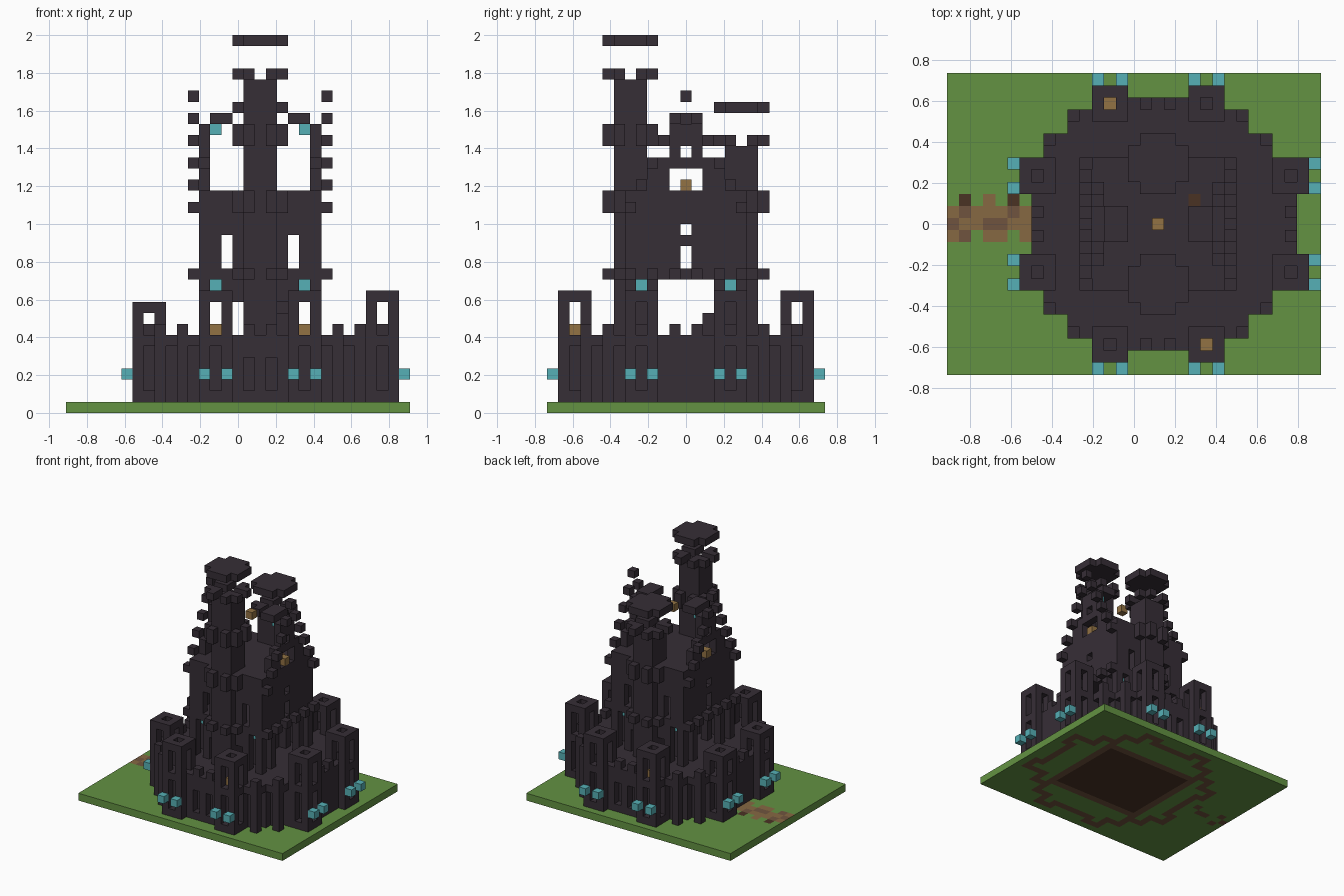
import bpy, bmesh

U = 1 / 17            # edge of one block
SHIFT = 2             # the castle stands two blocks off the lawn centre

if "Cube" in bpy.data.objects:
    bpy.data.objects.remove(bpy.data.objects["Cube"])


def material(name, rgb):
    lin = [((c / 255 + 0.055) / 1.055) ** 2.4 for c in rgb] + [1]
    m = bpy.data.materials.new(name)
    m.use_nodes = True
    m.diffuse_color = lin
    m.node_tree.nodes["Principled BSDF"].inputs["Base Color"].default_value = lin
    return m


STONE = material("dark stone", (54, 46, 54))
GRASS = material("grass green", (99, 146, 66))
TEAL = material("teal lamp", (86, 176, 182))
GOLD = material("gold lamp", (146, 114, 68))
PATH = material("path brown", (134, 104, 66))
SOIL = material("soil brown", (112, 84, 62))
DARK = material("dark brown", (74, 50, 36))


def box(i0, i1, j0, j1, k0, k1):
    return {(i, j, k) for i in range(i0, i1 + 1)
            for j in range(j0, j1 + 1) for k in range(k0, k1 + 1)}


def build(name, cells, mats, rule=None, shift=SHIFT):
    """Skin a set of blocks, keeping only the exposed faces."""
    bm = bmesh.new()
    verts = {}
    for c in cells:
        for ax in range(3):
            for s in (0, 1):
                n = list(c)
                n[ax] += 2 * s - 1
                if tuple(n) in cells:
                    continue
                quad = []
                for x, y in ((0, 0), (1, 0), (1, 1), (0, 1)):
                    p = list(c)
                    p[ax] += s
                    p[(ax + 1) % 3] += x
                    p[(ax + 2) % 3] += y
                    p = tuple(p)
                    if p not in verts:
                        verts[p] = bm.verts.new(((p[0] + shift - 0.5) * U,
                                                 (p[1] - 0.5) * U, p[2] * U))
                    quad.append(verts[p])
                f = bm.faces.new(quad if s else quad[::-1])
                if rule:
                    f.material_index = rule(c, ax, s)
    me = bpy.data.meshes.new(name)
    bm.to_mesh(me)
    bm.free()
    for m in mats:
        me.materials.append(m)
    ob = bpy.data.objects.new(name, me)
    bpy.context.collection.objects.link(ob)


SIGNS = (-1, 1)
QUADS = [(a, b) for a in SIGNS for b in SIGNS]

# Curtain wall: stepped round plan, fluted faces and crenels
plan = (box(-9, 9, -7, 7, 0, 0) | box(-7, 7, -9, 9, 0, 0)
        | box(-2, 2, -10, 10, 0, 0) | box(-10, 11, -2, 2, 0, 0))
wall = {(i, j, k) for i, j, _ in plan for k in range(1, 7)}
for a, b in QUADS:
    for i, j in ((6, 9), (7, 8), (8, 7), (9, 6)):
        wall -= box(a * i, a * i, b * j, b * j, 1, 5)
    wall -= box(a, a, b * 10, b * 10, 2, 4)
    wall |= {(a * 7, b * 9, 7), (a * 9, b * 7, 7), (a, b * 10, 7)}
    wall.add((11 if a > 0 else -10, b, 7))

# Eight wall turrets with arrow slits, open lanterns and pierced roofs
turrets, teal, gold = set(), set(), set()
spots = [(4 * a, 10 * b, 10) for a, b in QUADS]
spots += [(11 if a > 0 else -10, 4 * b, 10 if a > 0 else 9) for a, b in QUADS]
for x, y, top in spots:
    t = box(x - 1, x + 1, y - 1, y + 1, 1, top)
    t -= box(x, x, y, y, 7, top)
    for d in SIGNS:
        for i, j in ((x + d, y), (x, y + d)):
            t -= box(i, i, j, j, 2, 5) | box(i, i, j, j, 7, top - 1)
    wall -= box(x - 1, x + 1, y - 1, y + 1, 1, 6)
    turrets |= t
    for d in SIGNS:
        if abs(y) == 10:
            teal.add((x + d, 12 if y > 0 else -12, 3))
        else:
            teal.add((13 if x > 0 else -12, y + d, 3))
turrets |= {(11, 4, 7), (11, -4, 7), (4, 10, 7)}
gold |= {(-4, 10, 7), (4, -10, 7)}
build("curtain_wall", wall, [STONE])
build("wall_turrets", turrets, [STONE])

# Keep: four open corner piers carrying a hollow upper hall
keep = box(-5, 5, -5, 5, 12, 19) - box(-4, 4, -4, 4, 13, 18)
for a, b in QUADS:
    x, y = 4 * a, 4 * b
    pier = box(x - 1, x + 1, y - 1, y + 1, 7, 11)
    pier -= box(x - 1, x + 1, y, y, 7, 11) | box(x, x, y - 1, y + 1, 7, 11)
    keep |= pier | box(2 * a, 2 * a, 5 * b, 5 * b, 10, 11)
    teal.add((x, y, 11))
    keep -= box(3 * a, 3 * a, 5 * b, 5 * b, 13, 15)
    for j in (1, 3, 5):
        keep.add((6 * a, j * b, 12))
for a in SIGNS:
    for k in (13, 14, 16):
        keep.discard((5 * a, 0, k))
keep -= {(3, 2, 19)}
keep |= box(2, 2, 2, 2, 7, 8) | box(2, 2, 3, 3, 7, 11)
build("keep", keep, [STONE])

# Stepped gables on both sides, with climbing pinnacle blocks and canopies
gables = set()
for a in SIGNS:
    g = set()
    for d, top in enumerate((25, 25, 22, 21)):
        for j in (d, -d):
            g |= box(5 * a, 5 * a, j, j, 20, top)
    g -= box(5 * a, 5 * a, -1, 1, 20, 21) | {(5 * a, 0, 23)}
    for d in range(6):
        g |= {(6 * a, d, 28 - 2 * d), (6 * a, -d, 28 - 2 * d)}
    for i in (3, 4):
        g |= box(i * a, i * a, -1, 1, 26, 26)
    gables |= g
    teal.add((4 * a, 0, 25))
    gold.add((5 * a, 0, 20))
gold.add((0, 0, 25))
build("side_gables", gables, [STONE])


# Tall towers with crenel rings and floating caps
def ring(y, k):
    return ({(2 * a, y + b, k) for a, b in QUADS}
            | {(a, y + 2 * b, k) for a, b in QUADS}
            | {(a, y + b, k) for a, b in QUADS})


def tower(name, y, top, levels):
    t = box(-1, 1, y - 1, y + 1, 7, top)
    for k in levels + [top + 1]:
        t |= ring(y, k)
    cap = box(-2, 2, y - 2, y + 2, top + 4, top + 4)
    cap -= {(2 * a, y + 2 * b, top + 4) for a, b in QUADS}
    build(name, t, [STONE])
    build(name + "_cap", cap, [STONE])


tower("front_tower", -5, 29, [12, 18, 19, 24, 25])
tower("back_tower", 5, 23, [12, 18, 19])

# Lamps and small timber blocks
build("teal_lamps", teal, [TEAL])
build("gold_lamps", gold, [GOLD])
build("timber_blocks", {(-4, -10, 5), (3, 2, 19)}, [DARK])

# Lawn: path on top, foundations showing underneath
plan |= {(i, j, 0) for i, j, k in turrets}
rim = {(i, j) for i, j, _ in plan
       if any((i + a, j + b, 0) not in plan for a, b in QUADS)}
soil_spots = {(-15, 0), (-14, -1), (-14, 1), (-12, 0), (-11, 0), (-10, 1)}
dark_spots = {(-14, 2), (-10, 2)}
path_spots = {(-12, 2)}


def lawn_rule(c, ax, s):
    i, j, _ = c
    castle_i = i - SHIFT
    if ax != 2:
        return 0
    if s:
        if (i, j) in dark_spots:
            return 3
        if (i, j) in soil_spots:
            return 2
        on_path = i <= -9 and -1 <= j <= 1 and (i, j) not in {(-13, -1), (-10, -1)}
        return 1 if on_path or (i, j) in path_spots else 0
    if abs(castle_i) <= 6 and abs(j) <= 5:
        return 3
    if abs(castle_i) <= 7 and abs(j) <= 6 or (castle_i, j) in rim:
        return 2
    return 2 if (i, j) in soil_spots else 0


build("lawn", box(-15, 15, -12, 12, 0, 0), [GRASS, PATH, SOIL, DARK], lawn_rule, 0)
